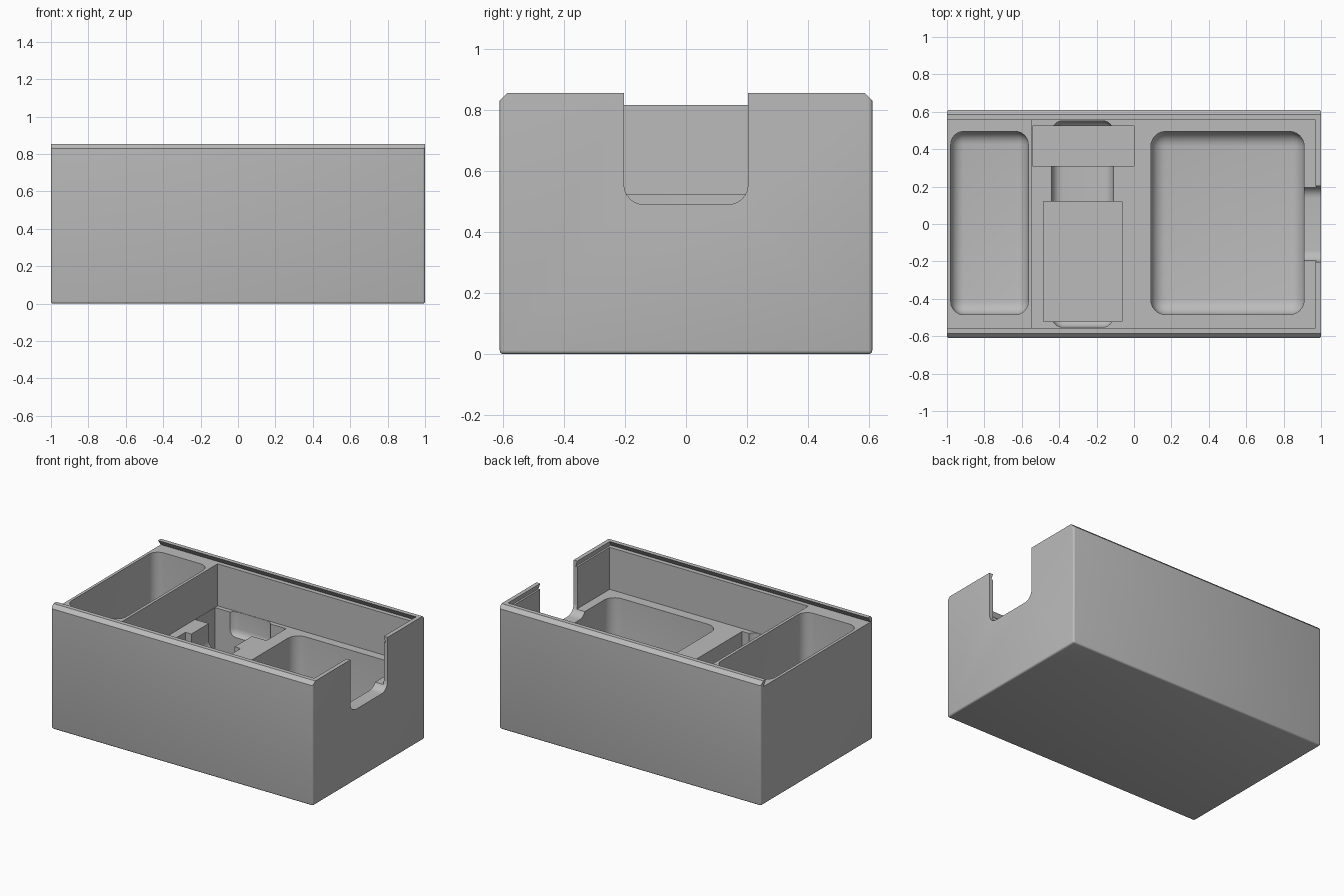
import bpy, bmesh

cube = bpy.data.objects.get("Cube")
if cube:
    bpy.data.objects.remove(cube, do_unlink=True)

gray = bpy.data.materials.new("plain_gray")
gray.use_nodes = True
gray.diffuse_color = (0.5, 0.5, 0.5, 1)
gray.node_tree.nodes["Principled BSDF"].inputs["Base Color"].default_value = (0.5, 0.5, 0.5, 1)


def block(low, high):
    """Axis-aligned box between two corners, as a bmesh."""
    bm = bmesh.new()
    bmesh.ops.create_cube(bm, size=1)
    for v in bm.verts:
        for i in range(3):
            v.co[i] = high[i] if v.co[i] > 0 else low[i]
    return bm


def bevel(bm, rule, width, segments):
    """Bevel every edge whose two ends satisfy the rule."""
    edges = [e for e in bm.edges if rule(e.verts[0].co, e.verts[1].co)]
    bmesh.ops.bevel(bm, geom=edges, offset=width, segments=segments,
                    profile=0.5, affect='EDGES', clamp_overlap=True)


def finish(bm, name):
    bmesh.ops.recalc_face_normals(bm, faces=bm.faces)
    mesh = bpy.data.meshes.new(name)
    bm.to_mesh(mesh)
    bm.free()
    mesh.materials.append(gray)
    obj = bpy.data.objects.new(name, mesh)
    bpy.context.collection.objects.link(obj)
    return obj


def upright(a, b):
    return abs(a.x - b.x) < 1e-4 and abs(a.y - b.y) < 1e-4


def carve(body, bm):
    """Subtract a shape from the body."""
    cutter = finish(bm, "cutter")
    cutter.hide_render = True
    mod = body.modifiers.new("carve", 'BOOLEAN')
    mod.operation = 'DIFFERENCE'
    mod.solver = 'EXACT'
    mod.object = cutter
    bpy.context.view_layer.objects.active = body
    bpy.ops.object.modifier_apply(modifier=mod.name)
    bpy.data.objects.remove(cutter, do_unlink=True)


def rounded_pocket(low, high, radius):
    """Open-topped pocket shape with rounded corners and floor edges."""
    bm = block(low, high)
    floor = low[2] + 1e-4
    bevel(bm, lambda a, b: upright(a, b) or max(a.z, b.z) < floor, radius, 6)
    return bm


# Outer case: chamfered long top edges, softened base and corners
TOP, DECK, TRAY = 0.855, 0.815, 0.525
bm = block((-1, -0.61, 0), (1, 0.61, TOP))
bevel(bm, lambda a, b: min(a.z, b.z) > 0.8 and abs(a.y - b.y) < 1e-4, 0.025, 1)
bevel(bm, lambda a, b: upright(a, b) or max(a.z, b.z) < 0.01, 0.012, 3)
case = finish(bm, "storage_case")

# Dovetail channel for a sliding lid, open at the -x end
bm = block((-1.1, -0.585, DECK), (0.985, 0.585, TOP + 0.01))
for v in bm.verts:
    if v.co.z > DECK + 0.01:
        v.co.y *= 0.5475 / 0.585
        if v.co.x > 0:
            v.co.x = 0.968
carve(case, bm)

# Large upper compartment and the deep end pocket
carve(case, block((-0.545, -0.555, TRAY), (0.972, 0.555, 0.83)))
carve(case, rounded_pocket((-0.98, -0.485, 0.06), (-0.565, 0.495, 0.9), 0.07))

# Tray pocket, finger recess and the stepped tool slot
carve(case, rounded_pocket((0.09, -0.485, 0.06), (0.91, 0.495, 0.6), 0.08))
carve(case, rounded_pocket((-0.44, -0.552, 0.35), (-0.11, 0.552, 0.6), 0.06))
carve(case, block((-0.485, -0.52, 0.08), (-0.065, 0.12, 0.58)))
carve(case, block((-0.543, 0.31, 0.08), (0, 0.525, 0.58)))

# Rounded cable notch through the +x wall
bm = block((0.86, -0.203, 0.49), (1.1, 0.203, 0.95))
bevel(bm, lambda a, b: max(a.z, b.z) < 0.5 and abs(a.y - b.y) < 1e-4, 0.065, 8)
carve(case, bm)

# Smooth rounded areas, keep hard edges crisp
bpy.ops.object.select_all(action='DESELECT')
case.select_set(True)
bpy.context.view_layer.objects.active = case
bpy.ops.object.shade_smooth_by_angle(angle=0.6)
